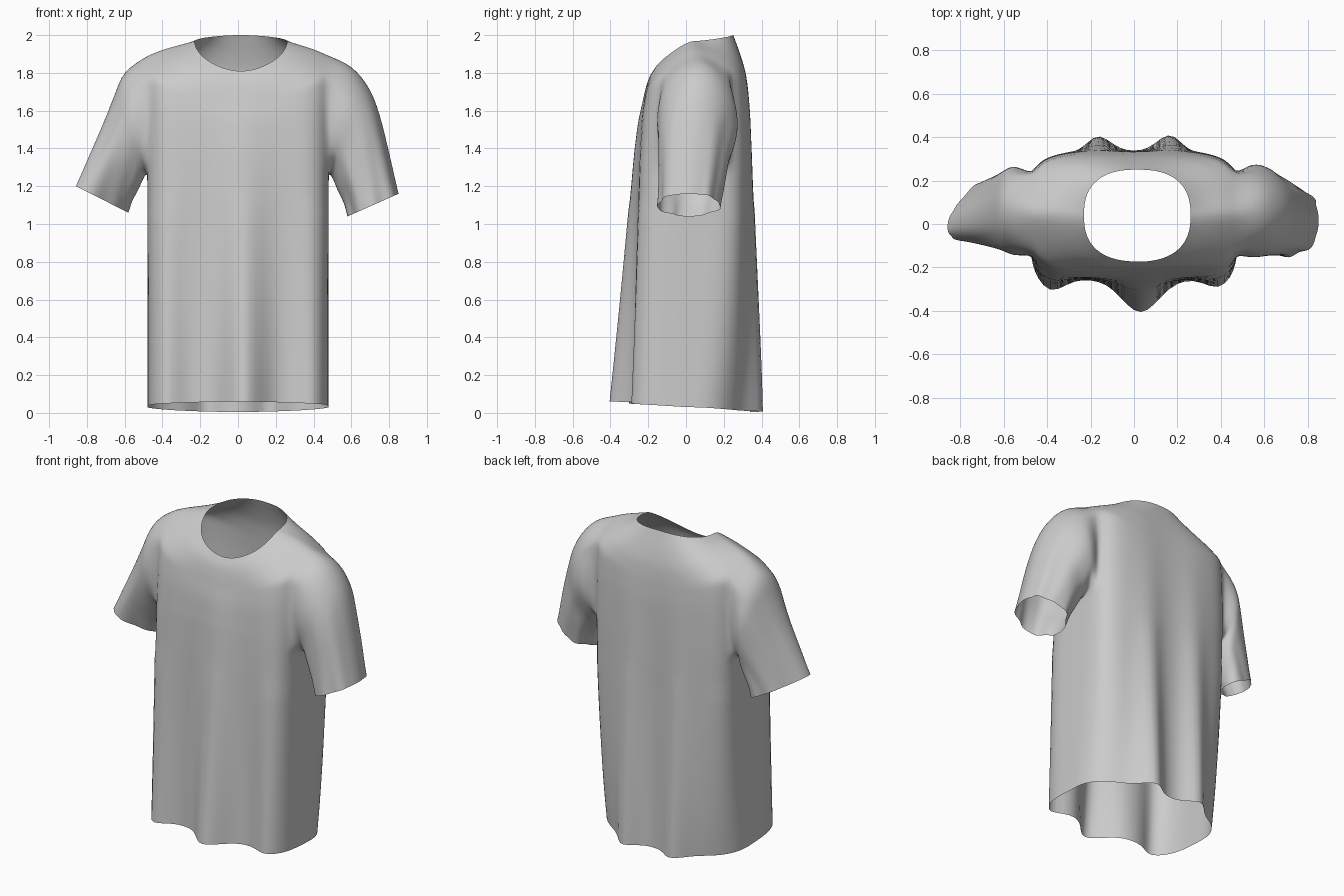
import bpy
import bmesh
from math import sin, cos, pi, exp, atan2
from mathutils import Vector

cube = bpy.data.objects.get("Cube")
if cube:
    bpy.data.objects.remove(cube, do_unlink=True)

COLUMNS = 96      # vertices around the torso
STEPS = 6         # smooth rows between two key sections
HALF_HOLE = 9     # columns on each side of an armhole's middle
PIT, SHOULDER = 3, 6   # key sections where the armholes begin and end

# Torso sections, hem to neckline:
# half width, front y, back y, front z, side z, back z, squareness
SECTIONS = [Vector(row) for row in (
    (.478, -.256, .335, .06, .03, .005, 5),
    (.478, -.255, .335, .5, .5, .5, 5),
    (.48, -.253, .335, 1, .98, 1, 5),
    (.48, -.248, .335, 1.34, 1.27, 1.34, 5),
    (.48, -.243, .334, 1.45, 1.45, 1.46, 5),
    (.48, -.235, .332, 1.55, 1.69, 1.59, 4.8),
    (.48, -.22, .325, 1.64, 1.893, 1.71, 4.4),
    (.40, -.21, .312, 1.70, 1.925, 1.81, 3.6),
    (.32, -.195, .285, 1.76, 1.948, 1.905, 3),
    (.245, -.17, .25, 1.81, 1.968, 2.0, 2.5))]

# Sleeve rings, shoulder to cuff:
# top x, top z, bottom x, bottom z, middle y, half depth, forward lean
LEFT_SLEEVE = ((.60, 1.835, .495, 1.25, .06, .215, 0),
               (.695, 1.72, .51, 1.22, .055, .205, 0),
               (.75, 1.58, .53, 1.17, .04, .19, 0),
               (.80, 1.38, .56, 1.11, .03, .178, 0),
               (.85, 1.16, .58, 1.04, .015, .165, 0))
RIGHT_SLEEVE = ((.60, 1.805, .495, 1.25, .06, .205, 0),
                (.655, 1.68, .51, 1.22, .065, .19, .02),
                (.715, 1.53, .53, 1.175, .065, .165, .04),
                (.78, 1.38, .56, 1.12, .065, .14, .06),
                (.858, 1.2, .58, 1.06, .065, .115, .08))

# Hanging folds: x, width, depth
FRONT_FOLDS = ((.03, .12, .155), (-.39, .09, .072), (.40, .09, .06))
BACK_FOLDS = ((-.17, .085, .08), (.17, .085, .085))


def spline(keys, steps):
    """Smooth curve through key vectors of any size."""
    out = []
    for i in range(len(keys) - 1):
        b, c = keys[i], keys[i + 1]
        a = keys[i - 1] if i else b * 2 - c
        d = keys[i + 2] if i + 2 < len(keys) else c * 2 - b
        for k in range(steps):
            t = k / steps
            out.append((b * 2 + (c - a) * t + (a * 2 - b * 5 + c * 4 - d) * t * t
                        + (b * 3 - a - c * 3 + d) * t ** 3) * .5)
    return out + [keys[-1].copy()]


def torso_point(section, column, neck):
    half, front, back, zf, zs, zb, power = section
    angle = 2 * pi * column / COLUMNS
    c, s = cos(angle), sin(angle)
    if s > 0:      # back corners grow rounder towards the hem
        power -= 2.8 * max(0, 1 - zs / 1.25)
    r = (abs(c) ** power + abs(s) ** power) ** (-1 / power)
    x = half * c * r
    y = (front + back) / 2 + (back - front) / 2 * s * r
    z = zs + ((zb if s > 0 else zf) - zs) * abs(s) ** 1.5
    # folds deepen towards the hem
    fade = max(0, 1 - z / 1.9) ** 1.3 * min(1, abs(s) * 1.6)
    for fx, width, depth in (BACK_FOLDS if s > 0 else FRONT_FOLDS):
        push = depth * fade * exp(-((x - fx) / width) ** 2)
        y += push if s > 0 else -push
    return x + .015 * neck, y, z


def armhole(grid, middle):
    """Ordered loop of vertices around one armhole."""
    lo, hi = PIT * STEPS, SHOULDER * STEPS
    cols = [(middle + k) % COLUMNS for k in range(-HALF_HOLE, HALF_HOLE + 1)]
    return ([grid[lo][c] for c in cols]
            + [grid[j][cols[-1]] for j in range(lo + 1, hi)]
            + [grid[hi][c] for c in reversed(cols)]
            + [grid[j][cols[0]] for j in range(hi - 1, lo, -1)])


def add_sleeve(bm, loop, side, rings):
    ys = [v.co.y for v in loop]
    zs = [v.co.z for v in loop]
    yc, yh = (max(ys) + min(ys)) / 2, (max(ys) - min(ys)) / 2
    zc, zh = (max(zs) + min(zs)) / 2, (max(zs) - min(zs)) / 2
    strands = []
    for v in loop:
        a = atan2((v.co.z - zc) / zh, (v.co.y - yc) / yh)
        keys = [v.co.copy()]
        for i, (tx, tz, bx, bz, my, hy, lean) in enumerate(rings):
            wrinkle = 1 + i / len(rings) * (.055 * sin(5 * a + side + .5 * i)
                                            + .03 * sin(9 * a + 2 * side - .8 * i))
            up = sin(a) * (wrinkle if abs(sin(a)) < .9 else 1)
            keys.append(Vector((side * ((tx + bx) / 2 + (tx - bx) / 2 * up),
                                my + hy * cos(a) * wrinkle - lean * sin(a),
                                (tz + bz) / 2 + (tz - bz) / 2 * up)))
        strands.append([v] + [bm.verts.new(p) for p in spline(keys, 4)[1:]])
    for i, strand in enumerate(strands):
        prev = strands[i - 1]
        for k in range(len(strand) - 1):
            bm.faces.new((prev[k], strand[k], strand[k + 1], prev[k + 1]))


# Torso shell with two open armholes
bm = bmesh.new()
rows = (spline(SECTIONS[:SHOULDER + 1], STEPS)
        + spline(SECTIONS[SHOULDER:], STEPS)[1:])
grid = [[bm.verts.new(torso_point(row, c, max(0, j / STEPS - SHOULDER) / 3))
         for c in range(COLUMNS)] for j, row in enumerate(rows)]
for j in range(len(rows) - 1):
    for c in range(COLUMNS):
        offset = (c + HALF_HOLE) % (COLUMNS // 2)
        if PIT * STEPS <= j < SHOULDER * STEPS and offset < 2 * HALF_HOLE:
            continue
        d = (c + 1) % COLUMNS
        bm.faces.new((grid[j][c], grid[j][d], grid[j + 1][d], grid[j + 1][c]))

# Sleeves grow out of the armholes
add_sleeve(bm, armhole(grid, 0), 1, LEFT_SLEEVE)
add_sleeve(bm, armhole(grid, COLUMNS // 2), -1, RIGHT_SLEEVE)

# Soften the joins, keeping the open borders in place
inner = [v for v in bm.verts if not v.is_boundary and 1.1 < v.co.z < 1.97]
for _ in range(4):
    bmesh.ops.smooth_vert(bm, verts=inner, factor=.5,
                          use_axis_x=True, use_axis_y=True, use_axis_z=True)
bmesh.ops.recalc_face_normals(bm, faces=bm.faces[:])

mesh = bpy.data.meshes.new("shirt")
bm.to_mesh(mesh)
bm.free()
shirt = bpy.data.objects.new("shirt", mesh)
bpy.context.collection.objects.link(shirt)

# Plain grey cloth
cloth = bpy.data.materials.new("grey cloth")
cloth.use_nodes = True
cloth.diffuse_color = (.6, .6, .6, 1)
cloth.node_tree.nodes["Principled BSDF"].inputs["Base Color"].default_value = (.6, .6, .6, 1)
mesh.materials.append(cloth)

bpy.context.view_layer.objects.active = shirt
shirt.select_set(True)
bpy.ops.object.shade_smooth_by_angle(angle=pi / 3)
